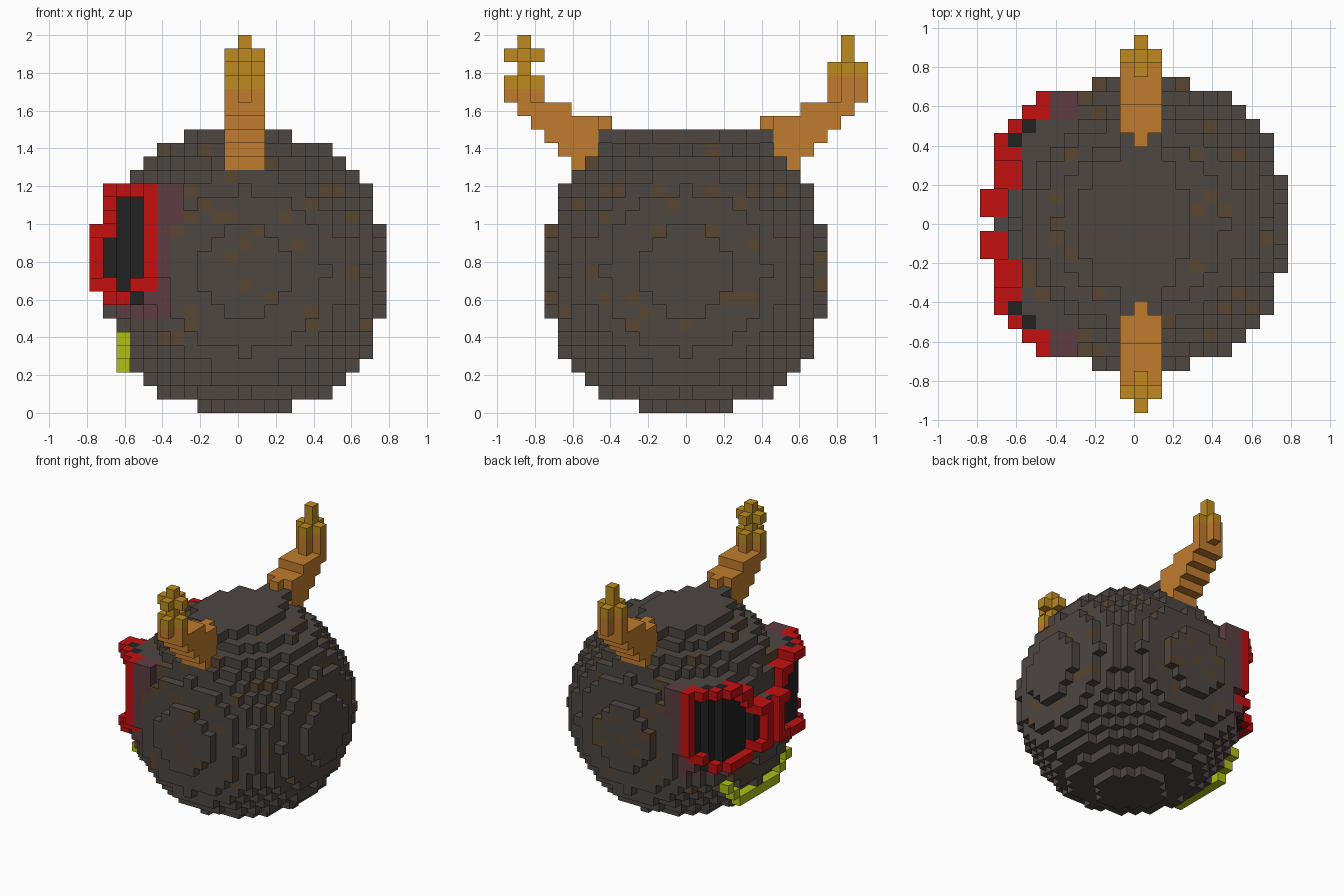
import bpy, bmesh
from mathutils import Vector, noise

V = 1 / 14  # edge length of one block

cube = bpy.data.objects.get("Cube")
if cube:
    bpy.data.objects.remove(cube, do_unlink=True)

COLOURS = {
    "stone_grey": (0.075, 0.063, 0.055),
    "vein_brown": (0.098, 0.061, 0.032),
    "eye_red": (0.55, 0.005, 0.005),
    "eye_black": (0.016, 0.016, 0.016),
    "glow_maroon": (0.11, 0.048, 0.054),
    "mouth_lime": (0.42, 0.53, 0.007),
    "horn_orange": (0.53, 0.2, 0.027),
    "horn_tip_gold": (0.51, 0.26, 0.014),
}
materials = {}
for name, rgb in COLOURS.items():
    mat = bpy.data.materials.new(name)
    mat.use_nodes = True
    mat.diffuse_color = (*rgb, 1)
    mat.node_tree.nodes["Principled BSDF"].inputs["Base Color"].default_value = (*rgb, 1)
    materials[name] = mat

blocks = {}  # (i, j, k) -> (part, colour)


def put(part, colour, i, j, k):
    blocks[(i, j, k)] = (part, colour)


# Round body with thin brown veins
def in_ball(i, j, k):
    d = i * i + j * j + k * k
    return d <= (110 if max(abs(i), abs(j), abs(k)) == 10 else 117)


def body_colour(i, j, k):
    if i <= -6 and 8 <= abs(j) and 7 <= k <= 16:
        return "glow_maroon"
    if i <= -6 and 4 <= abs(j) and k == 7:
        return "glow_maroon"
    vein = abs(noise.noise(Vector((i, j, k * 1.3)) * 0.22 + Vector((3.3, 7.1, 1.7))))
    return "vein_brown" if vein < 0.05 and 4 < k < 20 else "stone_grey"


SPAN = range(-10, 11)
for i in SPAN:
    for j in SPAN:
        for k in SPAN:
            if in_ball(i, j, k):
                put("body", body_colour(i, j, k + 10), i, j, k + 10)

# Crown ridge joining the two horns
for j in range(-6, 7):
    a = abs(j)
    left, right = (-4, 3) if a < 3 else (-3, 2) if a < 5 else (-1, 1)
    for i in range(left, right + 1):
        put("body", "stone_grey", i, j, 20)

# Slanted eyes: raised red rim around a sunken black centre
REACH = dict(zip(range(1, 10), (11, 11, 10, 10, 10, 10, 9, 8, 7)))


def in_eye(j, k):
    if j not in REACH:
        return False
    low = {1: 9, 2: 9, 8: 9, 9: 10}.get(j, 8)
    high = 13 if j < 3 else 15 if j < 5 else 16
    return low <= k <= high


for side in (-1, 1):
    for j, reach in REACH.items():
        for k in range(8, 17):
            if not in_eye(j, k):
                continue
            rim = not all(in_eye(j + a, k + b) for a, b in ((1, 0), (-1, 0), (0, 1), (0, -1)))
            for i in range(-11, -reach + 1):
                blocks.pop((i, side * j, k), None)
            if rim:
                put("eyes", "eye_red", -reach, side * j, k)
            if rim and j == 9:
                back = "glow_maroon"
            elif rim and j not in (6, 7):
                back = "eye_red"
            else:
                back = "eye_black"
            put("eyes", back, 1 - reach, side * j, k)
            # Fill between the eye and the rounded body
            i = 2 - reach
            while (i, side * j, k) not in blocks and i < -4:
                put("body", "glow_maroon" if j > 7 else "stone_grey", i, side * j, k)
                i += 1

# Smiling mouth with raised corners
for j in range(-5, 6):
    put("mouth", "mouth_lime", -9, j, 3 + max(0, abs(j) - 3))

# Horns: first and last block of each layer, rising from the body
HORN = {18: (7, 8), 19: (7, 9), 20: (7, 10), 21: (6, 11), 22: (9, 12), 23: (11, 13),
        24: (11, 13), 25: (11, 13), 26: (12, 12), 27: (12, 12)}
for side, part in ((-1, "front_horn"), (1, "back_horn")):
    layers = dict(HORN)
    if side < 0:
        layers[25], layers[26] = HORN[26], HORN[25]
    for k, (near, far) in layers.items():
        for j in range(near, far + 1):
            # Narrow ends give the horn a cross-shaped section
            slim = j in (6, 13) or near == far or (k > 22 and j == 11)
            for i in ((0,) if slim else (-1, 0, 1)):
                tip = k >= (24 if side < 0 else 25)
                put(part, "horn_tip_gold" if tip else "horn_orange", i, side * j, k)


# Turn the exposed block sides of each part into a mesh
def build(part):
    bm = bmesh.new()
    corners = {}
    names = sorted({c for p, c in blocks.values() if p == part})

    def corner(p):
        key = tuple(round(c * 2) for c in p)
        if key not in corners:
            corners[key] = bm.verts.new(((p.x + 0.5) * V, p.y * V, (p.z + 0.5) * V))
        return corners[key]

    for cell, (owner, colour) in blocks.items():
        if owner != part:
            continue
        centre = Vector(cell)
        for axis in range(3):
            for sign in (-1, 1):
                n = Vector((0, 0, 0))
                n[axis] = sign
                if tuple(int(c) for c in centre + n) in blocks:
                    continue
                u = Vector((0, 0, 0))
                u[(axis + 1) % 3] = 0.5
                w = n.cross(u)
                mid = centre + n / 2
                face = bm.faces.new([corner(mid + s * u + t * w)
                                     for s, t in ((-1, -1), (1, -1), (1, 1), (-1, 1))])
                face.material_index = names.index(colour)
    mesh = bpy.data.meshes.new(part)
    bm.to_mesh(mesh)
    bm.free()
    for name in names:
        mesh.materials.append(materials[name])
    bpy.context.collection.objects.link(bpy.data.objects.new(part, mesh))


for part in ("body", "eyes", "mouth", "front_horn", "back_horn"):
    build(part)
